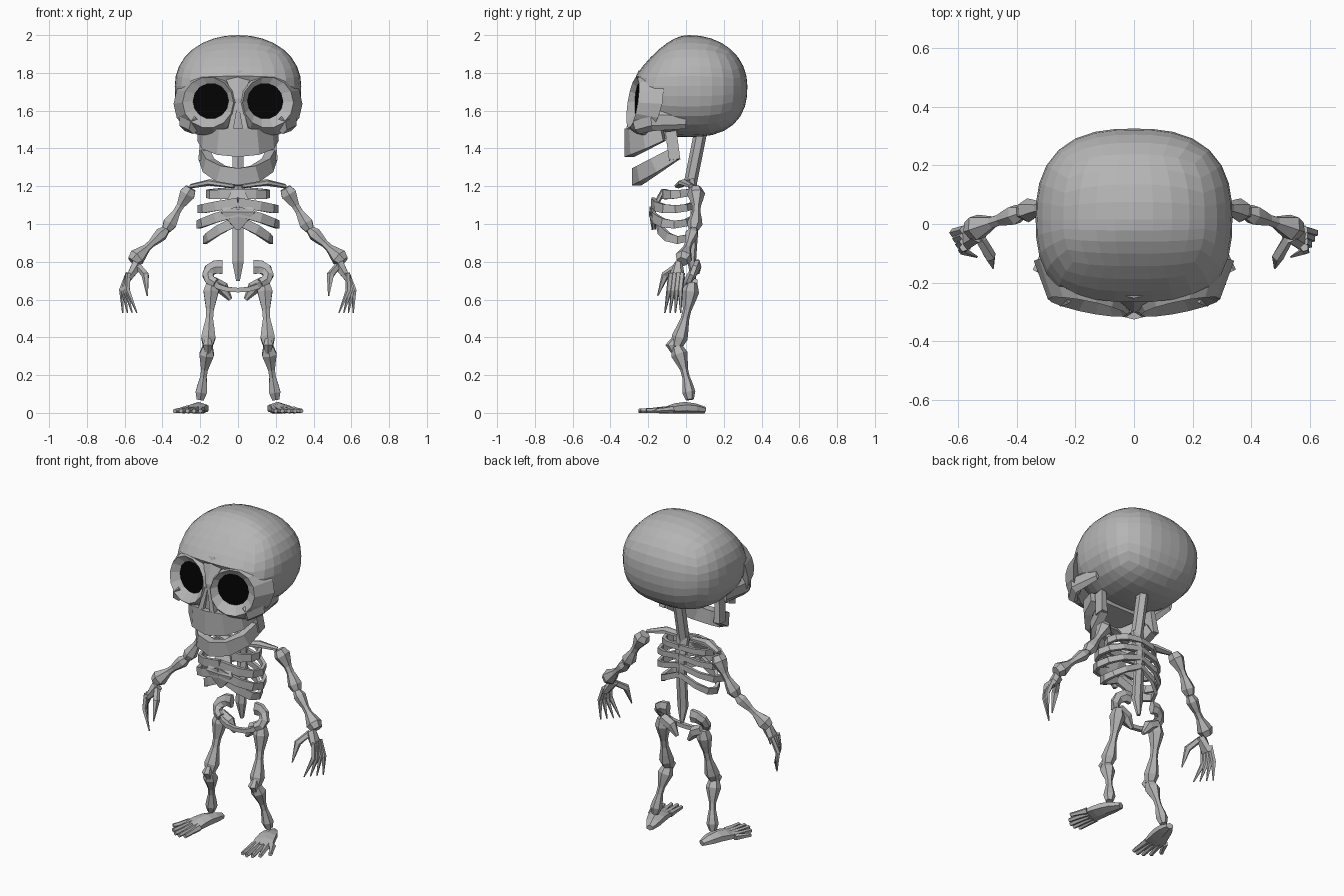
import bpy
import bmesh
from math import cos, sin, pi, tan, sqrt, hypot
from mathutils import Vector

default_cube = bpy.data.objects.get("Cube")
if default_cube:
    bpy.data.objects.remove(default_cube, do_unlink=True)


def make_material(name, value):
    material = bpy.data.materials.new(name)
    material.use_nodes = True
    color = (value, value, value, 1)
    material.diffuse_color = color
    shader = material.node_tree.nodes["Principled BSDF"]
    shader.inputs["Base Color"].default_value = color
    return material


bone_grey = make_material("bone grey", .46)
socket_black = make_material("socket black", .001)


def finish(name, bm):
    bmesh.ops.recalc_face_normals(bm, faces=bm.faces)
    mesh = bpy.data.meshes.new(name)
    bm.to_mesh(mesh)
    bm.free()
    mesh.materials.append(bone_grey)
    mesh.materials.append(socket_black)
    bpy.context.collection.objects.link(bpy.data.objects.new(name, mesh))


def skin(name, rings, end_material=0):
    """Join rings of points into a closed, flat-shaded skin."""
    bm = bmesh.new()
    loops = [[bm.verts.new(point) for point in ring] for ring in rings]
    for lower, upper in zip(loops, loops[1:]):
        for i in range(len(lower)):
            bm.faces.new((lower[i - 1], lower[i], upper[i], upper[i - 1]))
    bm.faces.new(loops[0])
    bm.faces.new(loops[-1]).material_index = end_material
    finish(name, bm)


def mirrored(name):
    """Give the name and the sign of x for each side of the body."""
    return (("left_" + name, 1), ("right_" + name, -1))


def tube(name, stations, sides=6, paired=True):
    """Loft along stations of point, half width and optional half depth."""
    for label, sign in mirrored(name) if paired else ((name, 1),):
        path = [Vector(station[0]) for station in stations]
        for point in path:
            point.x *= sign
        chord = path[-1] - path[0]
        upright = abs(chord.z) > chord.xy.length
        reference = Vector((0, 1, 0)) if upright else Vector((0, 0, 1))
        rings = []
        for i, (point, station) in enumerate(zip(path, stations)):
            along = path[min(i + 1, len(path) - 1)] - path[max(i - 1, 0)]
            across = along.cross(reference).normalized()
            depth = across.cross(along).normalized()
            across *= station[1] / cos(pi / sides)
            depth *= station[-1] / cos(pi / sides)
            angles = [pi * (2 * k + 1) / sides for k in range(sides)]
            rings.append([point + across * cos(a) + depth * sin(a) for a in angles])
        skin(label, rings)


def limb(name, start, end, start_radius, end_radius, bow=0):
    """A long bone: knobbly at both ends, slender in the shaft."""
    stations = []
    for i in range(8):
        t = i / 7
        u = (2 * t - 1) ** 2
        swell = .5 + 2 * u * (1 - .9 * u)
        point = start.lerp(end, t) + Vector((0, bow * (1 - u), 0))
        radius = start_radius + (end_radius - start_radius) * t
        stations.append((point, radius * swell))
    tube(name, stations)


def arch(name, side, front, thickness, side_height, front_height):
    """A bar bent from one side, round the front, to the other side."""
    stations = []
    for i in range(-3, 4):
        turn = i * pi / 6
        ahead = cos(turn)
        point = side.lerp(front, ahead)
        point.x = side.x * sin(turn)
        height = side_height + (front_height - side_height) * ahead
        stations.append((point, thickness, height))
    tube(name, stations, sides=4, paired=False)


# Landmarks on the left side
shoulder = Vector((.25, .05, 1.19))
elbow = Vector((.38, .04, .97))
wrist = Vector((.56, -.02, .8))
hip = Vector((.14, .03, .69))
knee = Vector((.16, -.05, .35))
ankle = Vector((.2, .02, .07))
heel = Vector((.18, .1, 0))
ball = Vector((.24, -.11, 0))

# Cranium: rounded box with a domed top, sloping forehead and flattened face
bm = bmesh.new()
bmesh.ops.create_cube(bm, size=2)
bmesh.ops.subdivide_edges(bm, edges=bm.edges[:], cuts=7, use_grid_fill=True)
for vert in bm.verts:
    x, y, z = (tan(c * pi / 4) for c in vert.co)
    power = 2.1 if z > 0 else 2.5
    girth = (abs(x) ** 2.6 + abs(y) ** 2.6) ** (1 / 2.6)
    reach = (girth ** power + abs(z) ** power) ** (1 / power)
    x, y, z = x / reach, y / reach, z / reach
    if y < 0 < z:
        y *= 1 - .4 * z
    height = z * .27 + 1.73
    face = -.22 - .6 * max(0, height - 1.7)
    depth = y * .31 + .015
    vert.co = (x * .335, max(depth, face) if height < 1.8 else depth, height)
finish("cranium", bm)

# Eye sockets: brow and cheek slope, rim, recessed dark opening
for label, sign in mirrored("eye_socket"):
    rings = []
    for radius, front, slant, lean in ((.17, -.25, .45, .2), (.135, -.3, .2, .15),
                                       (.095, -.27, .2, .05)):
        ring = []
        for k in range(14):
            x = .11 + radius * (.36 + cos(k * pi / 7))
            rise = radius * (sin(k * pi / 7) - .2)
            y = front + slant * (x - .05) + lean * rise
            ring.append((x * sign, y, 1.67 + rise))
        rings.append(ring)
    skin(label, rings, end_material=1)

# Cheekbones and nose
tube("cheekbone", [((.23, -.26, 1.52), .03, .04), ((.28, -.18, 1.55), .03, .05),
                   ((.27, 0, 1.55), .01, .04)])
tube("nose_bridge", [((0, -.22, 1.8), .08, .03), ((0, -.28, 1.66), .02),
                     ((0, -.28, 1.5), .05, .01)], paired=False)
tube("nose_side", [((.01, -.29, 1.64), .01), ((.04, -.3, 1.5), .015)], sides=4)

# Jaws
arch("upper_jaw", Vector((.19, -.12, 1.47)), Vector((0, -.3, 1.43)), .025, .03, .075)
tube("palate", [((0, -.1, 1.48), .15, .03), ((0, -.26, 1.47), .1, .04)],
     sides=4, paired=False)
arch("lower_jaw", Vector((.18, -.06, 1.37)), Vector((0, -.26, 1.25)), .025, .035, .045)
tube("jaw_branch", [((.18, -.08, 1.49), .015, .03), ((.19, -.06, 1.34), .02, .03)], sides=4)

# Neck and spine
tube("neck", [((0, .08, 1.5), .03), ((0, .02, 1.2), .03)], paired=False)
tube("spine", [((0, .03, 1.24), .04, .02), ((0, .05, 1.1), .03, .02),
               ((0, .03, .8), .03, .02), ((0, .04, .7), .01)], paired=False)

# Rib cage: ribs bulge towards the middle and drop at the sides
for row in range(4):
    t = row / 3
    bulge = t * (1 - t)
    wide = .16 + .18 * bulge + .015 * t
    front = -.12 - .2 * bulge - .03 * t
    stations = []
    for k in range(7):
        turn = k * pi / 6
        forward = (1 - cos(turn)) / 2
        x = wide * abs(sin(turn)) ** .8
        y = .06 + (front - .06) * forward
        z = 1.18 - .17 * t + (.03 * t - .02) * forward - (.01 + .09 * t) * sin(turn)
        stations.append(((x, y, z), .01, .016 + .01 * forward))
    tube("rib_%d" % (row + 1), stations, sides=4)
tube("breastbone", [((0, -.12, 1.18), .03, .01), ((0, -.18, 1.06), .09, .015),
                    ((0, -.17, .97), .01)], paired=False)
tube("collarbone", [((.02, -.04, 1.2), .02, .01), ((.15, -.01, 1.22), .03, .015),
                    ((.25, .03, 1.2), .015, .01)])

# Arms
limb("upper_arm", shoulder, elbow, .04, .033, .01)
limb("forearm", elbow, wrist, .028, .04)

# Hands: thin palm, four curled fingers and a thumb
tube("palm", [((.53, -.04, .79), .03, .02), ((.58, -.05, .71), .015, .04)])
for i in range(4):
    y = -.02 - .02 * i
    tube("finger_%d" % (i + 1), [((.58, y, .74), .012),
                                 ((.615 - .01 * i, y - .01, .65), .012),
                                 ((.61 - .025 * i, y * 1.4, .53), .003)], sides=5)
tube("thumb", [((.53, -.04, .78), .015), ((.49, -.11, .73), .017),
               ((.48, -.15, .62), .003)], sides=5)

# Pelvis: broad wings curl from the spine, over the hip, to the arch in front
stations = []
for k in range(6):
    turn = pi * (.6 - k / 5)
    rise = sin(turn)
    stations.append(((.1 + .06 * cos(turn), .03 + .03 * rise, .73 + .045 * rise),
                     .038 - .003 * k, .02))
tube("hip_wing", stations)
tube("hip_base", [(hip, .03), ((.08, .03, .66), .03), ((.04, .03, .6), .01)])
arch("pubic_arch", Vector((.12, .01, .69)), Vector((0, -.02, .65)), .012, .015, .012)

# Legs
limb("thigh", hip, knee, .038, .035, .01)
limb("shin", knee, ankle, .038, .027, .01)
tube("knee_cap", [((.16, -.06, .39), .015), ((.16, -.08, .36), .025),
                  ((.16, -.06, .32), .015)])

# Feet: arched body and five toes turned outwards
stations = []
for k in range(5):
    t = k / 4
    thick = .015 + .012 * sin(pi * t)
    point = heel.lerp(ball, t) + Vector((0, 0, thick))
    stations.append((point, .02 + .04 * sqrt(t), thick))
tube("foot", stations)
for i in range(5):
    root = ball + Vector((.024 * (i - 2), .01 * i, .016))
    tip = Vector((.2 + .034 * i, .01 * (i - 1) ** 2 - .25, .01))
    tube("toe_%d" % (i + 1), [(root, .016), (root.lerp(tip, .5), .012), (tip, .01)], sides=5)
